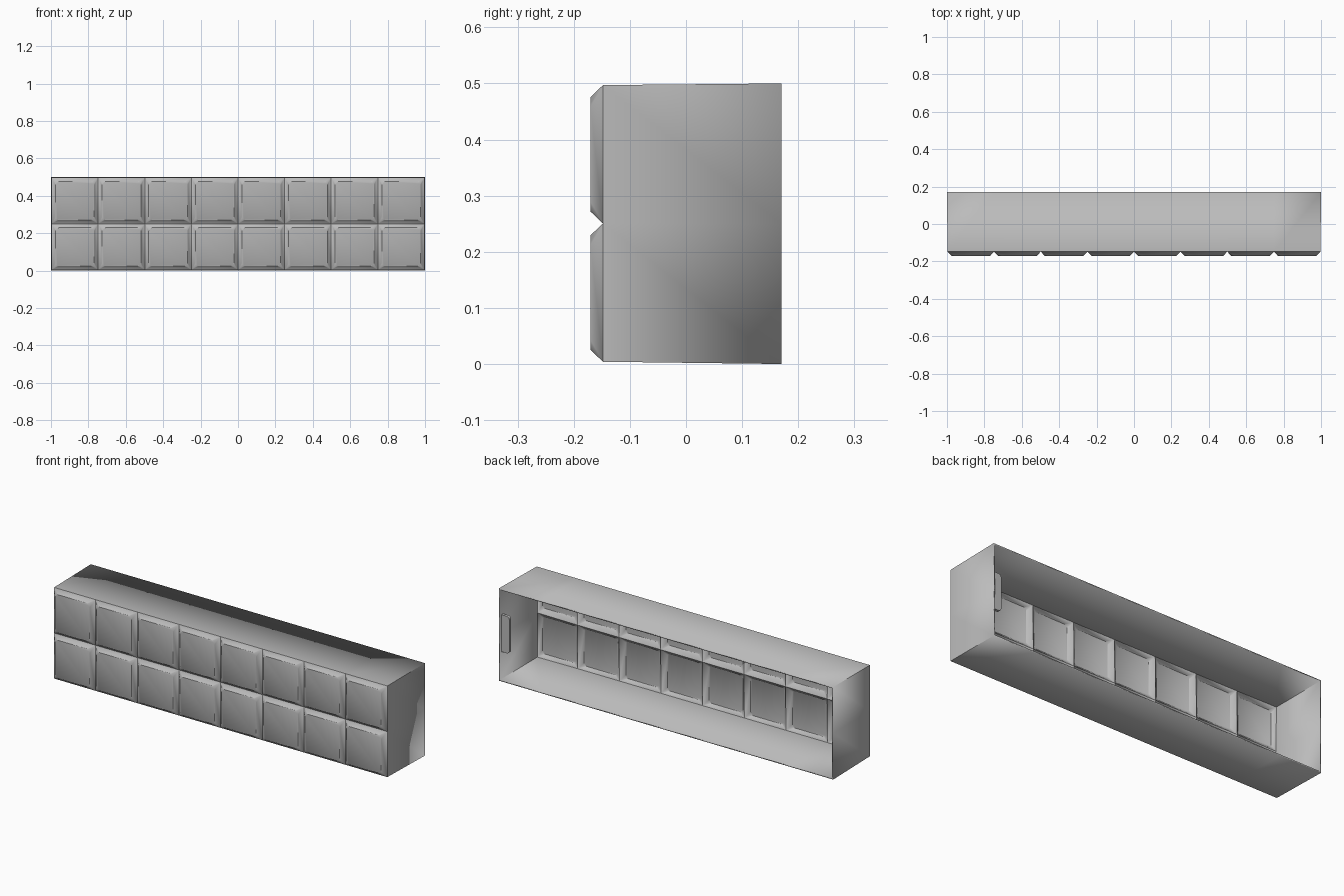
import bpy, bmesh, math
from mathutils import Vector

cube = bpy.data.objects.get("Cube")
if cube:
    bpy.data.objects.remove(cube, do_unlink=True)

grey = bpy.data.materials.new("plain grey")
grey.use_nodes = True
colour = (0.5, 0.5, 0.5, 1)
grey.diffuse_color = colour
grey.node_tree.nodes["Principled BSDF"].inputs["Base Color"].default_value = colour

COLUMNS, ROWS = 8, 2
FACE_Y, GROOVE_Y, BACK_Y = -0.17, -0.148, 0.17
HALF_X, LOW_Z, HIGH_Z = 0.997, 0.004, 0.497
SLOPE, CORNER = 0.021, 0.018
WALL = 0.007


def make_object(name, bm):
    mesh = bpy.data.meshes.new(name)
    bm.to_mesh(mesh)
    bm.free()
    mesh.materials.append(grey)
    obj = bpy.data.objects.new(name, mesh)
    bpy.context.collection.objects.link(obj)
    return obj


def smooth(obj):
    bpy.ops.object.select_all(action="DESELECT")
    obj.select_set(True)
    bpy.context.view_layer.objects.active = obj
    bpy.ops.object.shade_smooth_by_angle(angle=math.radians(32))


def corner_arcs(x0, x1, z0, z1, radius, steps=4):
    """Four arcs of a rounded rectangle, counter-clockwise from lower left."""
    centres = ((x0 + radius, z0 + radius), (x1 - radius, z0 + radius),
               (x1 - radius, z1 - radius), (x0 + radius, z1 - radius))
    arcs = []
    for i, (cx, cz) in enumerate(centres):
        angles = [math.pi * (1 + i / 2 + s / steps / 2) for s in range(steps + 1)]
        arcs.append([(cx + radius * math.cos(a), cz + radius * math.sin(a)) for a in angles])
    return arcs


def add_tile(bm, x0, x1, z0, z1):
    """Raised rounded panel whose slopes run down to the groove lines."""
    outer = [bm.verts.new((x, GROOVE_Y, z))
             for x, z in ((x0, z0), (x1, z0), (x1, z1), (x0, z1))]
    arcs = [[bm.verts.new((x, FACE_Y, z)) for x, z in arc]
            for arc in corner_arcs(x0 + SLOPE, x1 - SLOPE, z0 + SLOPE, z1 - SLOPE, CORNER)]
    bm.faces.new([v for arc in arcs for v in arc])
    for i in range(4):
        j = (i + 1) % 4
        for a, b in zip(arcs[i], arcs[i][1:]):
            bm.faces.new((outer[i], b, a))
        bm.faces.new((outer[i], outer[j], arcs[j][0], arcs[i][-1]))


# Tiled front with four thin walls, open at the back
bm = bmesh.new()
step_x = 2 * HALF_X / COLUMNS
step_z = (HIGH_Z - LOW_Z) / ROWS
for c in range(COLUMNS):
    for r in range(ROWS):
        x, z = -HALF_X + c * step_x, LOW_Z + r * step_z
        add_tile(bm, x, x + step_x, z, z + step_z)
bmesh.ops.remove_doubles(bm, verts=bm.verts, dist=0.0005)

rim = [e for e in bm.edges if e.is_boundary]
extruded = bmesh.ops.extrude_edge_only(bm, edges=rim)["geom"]
mid_z = (LOW_Z + HIGH_Z) / 2
for v in extruded:
    if isinstance(v, bmesh.types.BMVert):
        v.co = Vector((v.co.x / HALF_X, BACK_Y,
                       0.25 + (v.co.z - mid_z) * 0.5 / (HIGH_Z - LOW_Z)))

bmesh.ops.recalc_face_normals(bm, faces=bm.faces)
front = min(bm.faces, key=lambda f: f.calc_center_median().y)
if front.normal.y > 0:
    bmesh.ops.reverse_faces(bm, faces=bm.faces)
shell = make_object("tiled_shell", bm)
solid = shell.modifiers.new("wall thickness", "SOLIDIFY")
solid.thickness = WALL
solid.offset = -1
solid.use_even_offset = True
smooth(shell)

# Small rounded tab on the inside of the left wall at the open back
bm = bmesh.new()
arcs = corner_arcs(0.945, 0.998, 0.155, 0.355, 0.016)
outline = arcs[0] + [(0.998, 0.155), (0.998, 0.355)] + arcs[3]
face = bm.faces.new([bm.verts.new((x, 0.145, z)) for x, z in outline])
depth = bmesh.ops.extrude_face_region(bm, geom=[face])["geom"]
bmesh.ops.translate(bm, vec=(0, 0.015, 0),
                    verts=[v for v in depth if isinstance(v, bmesh.types.BMVert)])
bmesh.ops.recalc_face_normals(bm, faces=bm.faces)
smooth(make_object("inner_tab", bm))
